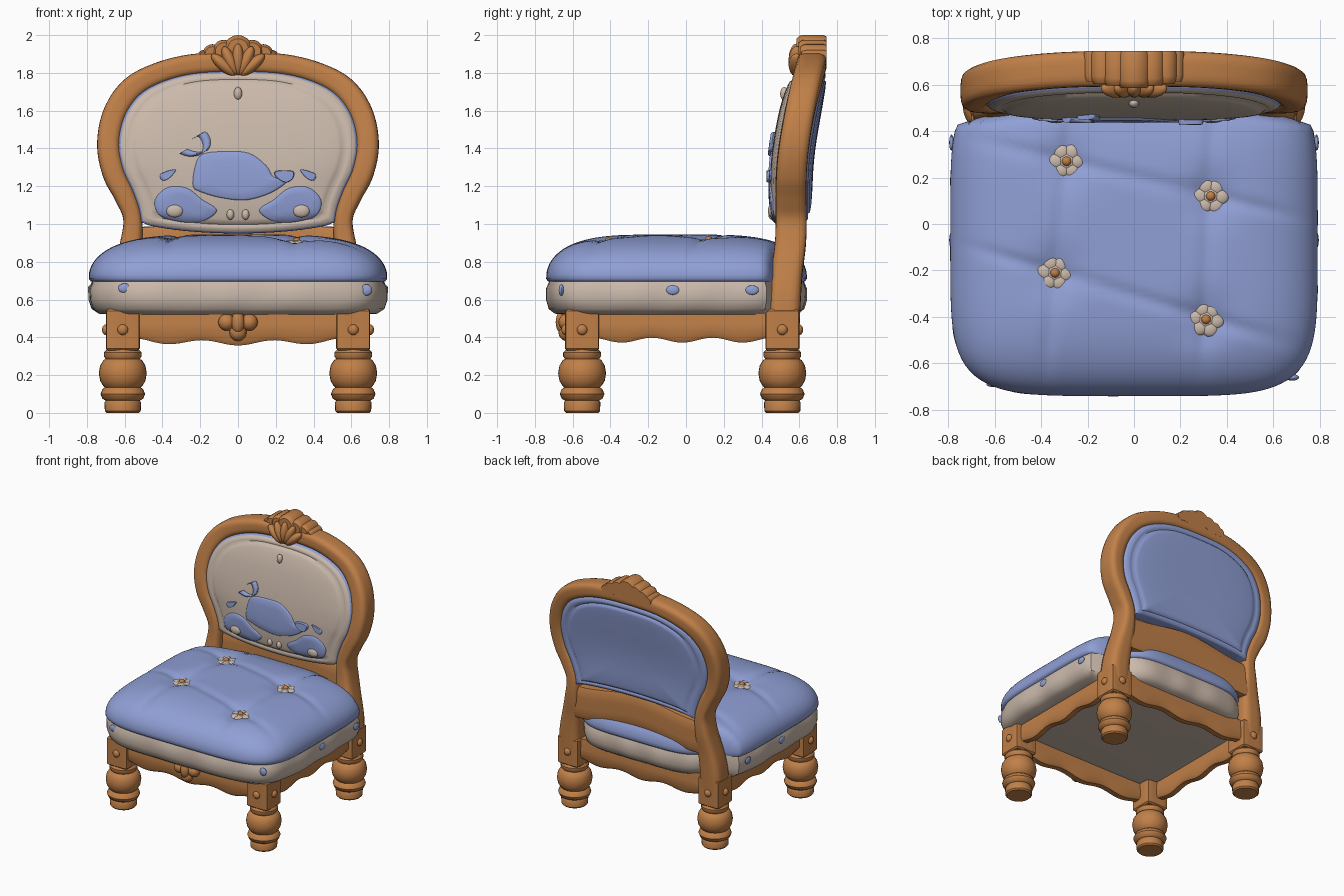
import bpy, bmesh, math
from math import sin, cos, pi, exp, sqrt
from mathutils import Vector, Matrix
from mathutils.bvhtree import BVHTree

if "Cube" in bpy.data.objects:
    bpy.data.objects.remove(bpy.data.objects["Cube"])


def material(name, rgb):
    m = bpy.data.materials.new(name)
    m.use_nodes = True
    m.diffuse_color = (*rgb, 1)
    m.node_tree.nodes["Principled BSDF"].inputs["Base Color"].default_value = (*rgb, 1)
    return m


WOOD = material("carved wood", (0.53, 0.215, 0.065))
BLUE = material("blue fabric", (0.28, 0.35, 0.67))
CREAM = material("cream fabric", (0.60, 0.49, 0.41))


def finish(name, bm, mats, angle=40):
    bmesh.ops.recalc_face_normals(bm, faces=bm.faces)
    me = bpy.data.meshes.new(name)
    tree = BVHTree.FromBMesh(bm)
    bm.to_mesh(me)
    bm.free()
    for m in mats:
        me.materials.append(m)
    ob = bpy.data.objects.new(name, me)
    bpy.context.collection.objects.link(ob)
    bpy.ops.object.select_all(action='DESELECT')
    ob.select_set(True)
    bpy.context.view_layer.objects.active = ob
    bpy.ops.object.shade_smooth_by_angle(angle=math.radians(angle))
    return tree


def loft(name, rings, mats, mat_of=lambda i: 0, angle=40):
    """Skin a list of closed rings and cap both ends."""
    bm = bmesh.new()
    vs = [[bm.verts.new(p) for p in r] for r in rings]
    n = len(vs[0])
    for i in range(len(vs) - 1):
        for j in range(n):
            k = (j + 1) % n
            f = bm.faces.new((vs[i][j], vs[i][k], vs[i + 1][k], vs[i + 1][j]))
            f.material_index = mat_of(i)
    bm.faces.new(vs[0])
    bm.faces.new(vs[-1])
    return finish(name, bm, mats, angle)


def blobs(name, items, mat):
    """Ellipsoids given as (location, scale, tilt about y)."""
    bm = bmesh.new()
    for loc, sc, tilt in items:
        m = Matrix.Translation(loc) @ Matrix.Rotation(tilt, 4, 'Y') @ Matrix.Diagonal((*sc, 1))
        bmesh.ops.create_uvsphere(bm, u_segments=16, v_segments=10, radius=1, matrix=m)
    finish(name, bm, [mat])


def spline(pts, n, closed=False):
    """Catmull-Rom through points of any dimension."""
    out, c = [], len(pts)
    get = (lambda i: pts[i % c]) if closed else (lambda i: pts[max(0, min(c - 1, i))])
    for i in range(c if closed else c - 1):
        for k in range(n):
            t = k / n
            out.append(tuple(0.5 * (2 * q + (r - p) * t + (2 * p - 5 * q + 4 * r - s) * t * t
                                    + (3 * q - p - 3 * r + s) * t ** 3)
                             for p, q, r, s in zip(get(i - 1), get(i), get(i + 1), get(i + 2))))
    return out if closed else out + [pts[-1]]


def squircle(n, power):
    out = []
    for k in range(n):
        a = 2 * pi * k / n
        r = (abs(cos(a)) ** power + abs(sin(a)) ** power) ** (-1 / power)
        out.append((r * cos(a), r * sin(a)))
    return out


# Seat cushion: cream base with a tufted blue top
BUTTONS = [(-0.29, 0.27), (0.33, 0.12), (-0.34, -0.21), (0.31, -0.41)]
OUTLINE = squircle(192, 5)


def seat_point(u, v, s):
    y = -0.05 + 0.69 * v * s
    t = max(0, min(1, (y - 0.42) / 0.08))
    return 0.79 * u * s * (1 - 0.26 * t * t * (3 - 2 * t)), y


def tuft(x, y):
    d = sum(0.03 * exp(-((x - a) ** 2 + (y - b) ** 2) / 0.012) for a, b in BUTTONS)
    lines = (x + 0.315 - 0.1 * y, x - 0.32 - 0.04 * y, y - 0.2 + 0.24 * x, y + 0.31 + 0.3 * x)
    return d + sum(0.012 * exp(-(l / 0.03) ** 2) for l in lines)


def seat_ring(s, z, dip=0.0, pucker=0.0):
    ring = []
    for j, (u, v) in enumerate(OUTLINE):
        x, y = seat_point(u, v, s * (1 + pucker * sin(14 * 2 * pi * j / 192)))
        ring.append((x, y, z - dip * tuft(x, y)))
    return ring


loft("seat_base", [seat_ring(s, z, 0, p) for s, z, p in (
    (0.05, 0.515, 0), (0.7, 0.515, 0), (0.93, 0.525, 0.003), (0.975, 0.55, 0.006),
    (0.995, 0.60, 0.007), (0.995, 0.66, 0.005), (0.975, 0.70, 0), (0.9, 0.72, 0))], [CREAM])
top = [seat_ring(0.9, 0.69), seat_ring(0.985, 0.695), seat_ring(1.0, 0.71)]
for k in range(1, 45):
    s = cos(pi / 2 * k / 45)
    top.append(seat_ring(s, 0.72 + 0.225 * sqrt(1 - s ** 4), min(1, 3 * (1 - s))))
seat_tree = loft("seat_top", top, [BLUE], angle=60)

# Flower buttons on the seat
for i, (x, y) in enumerate(BUTTONS):
    z = seat_tree.ray_cast(Vector((x, y, 3)), Vector((0, 0, -1)))[0].z
    petals = [((x + 0.045 * cos(a), y + 0.045 * sin(a), z + 0.012), (0.034, 0.034, 0.016), 0)
              for a in [2 * pi * k / 6 + i for k in range(6)]]
    blobs(f"flower_button_{i + 1}", petals + [((x, y, z + 0.012), (0.04, 0.04, 0.018), 0)], CREAM)
    blobs(f"button_centre_{i + 1}", [((x, y, z + 0.028), (0.02, 0.02, 0.016), 0)], WOOD)

# Small blue motifs on the seat band
spots = [((sx * 0.785, y, 0.65), (0.01, 0.035, 0.025), 0) for sx in (-1, 1) for y in (-0.07, 0.35)]
spots += [((-0.6, -0.69, 0.66), (0.035, 0.012, 0.025), 0), ((0.68, -0.66, 0.65), (0.03, 0.014, 0.03), 0)]
blobs("band_motifs", spots, BLUE)

# Turned legs with square blocks and round studs
LEG = [(0.0, 0.085), (0.01, 0.095), (0.055, 0.097), (0.065, 0.09), (0.075, 0.108), (0.1, 0.118),
       (0.125, 0.108), (0.135, 0.095), (0.145, 0.105), (0.17, 0.12), (0.21, 0.127), (0.25, 0.12),
       (0.28, 0.102), (0.285, 0.09), (0.3, 0.1), (0.32, 0.1), (0.335, 0.085), (0.36, 0.08)]
for side, sx in (("right", -1), ("left", 1)):
    for end, cy in (("front", -0.55), ("back", 0.51)):
        cx = 0.61 * sx
        loft(f"{end}_{side}_leg", [[(cx + r * cos(2 * pi * k / 28), cy + r * sin(2 * pi * k / 28), z)
                                    for k in range(28)] for z, r in LEG], [WOOD])
        block = squircle(32, 14)
        loft(f"{end}_{side}_block", [[(cx + h * u, cy + h * v, z) for u, v in block]
                                     for z, h in ((0.33, 0.08), (0.34, 0.09), (0.54, 0.09), (0.55, 0.08))], [WOOD])
        out = -1 if end == "front" else 1
        blobs(f"{end}_{side}_studs", [((cx + 0.09 * sx, cy, 0.44), (0.02, 0.028, 0.028), 0),
                                      ((cx, cy + 0.09 * out, 0.44), (0.028, 0.02, 0.028), 0)], WOOD)


# Scalloped rails under the seat
def rail(name, a, b, drop):
    a, b = Vector(a), Vector(b)
    side = (b - a).normalized().cross(Vector((0, 0, 1))) * 0.035
    rings = []
    for k in range(41):
        t = k / 20 - 1
        c = a.lerp(b, k / 40)
        low = 0.385 - 0.013 * cos(3 * pi * t) - drop * (1 - t * t)
        rings.append([(*(c + side * w).xy, z) for w, z in (
            (-0.6, low), (0.6, low), (1, low + 0.02), (1, 0.47), (0.8, 0.55), (-0.8, 0.55), (-1, 0.47), (-1, low + 0.02))])
    loft(name, rings, [WOOD])


rail("front_rail", (-0.56, -0.585, 0), (0.56, -0.585, 0), 0.015)
rail("back_rail", (-0.56, 0.53, 0), (0.56, 0.53, 0), 0.01)
for side, sx in (("right", -1), ("left", 1)):
    rail(f"{side}_side_rail", (0.63 * sx, -0.5, 0), (0.63 * sx, 0.46, 0), 0.0)

# Carved rosette on the front rail
blobs("rail_rosette", [((x, -0.63, z), (0.045, 0.045, 0.045), 0) for x, z in
                       ((0, 0.54), (0.06, 0.48), (-0.06, 0.48), (0, 0.425))]
      + [((0, -0.655, 0.48), (0.035, 0.035, 0.06), 0)], WOOD)

# Back frame: one sweep of (x, z, half width) over both posts and the arch
half = [(0.61, 0.36, 0.085), (0.61, 0.6, 0.085), (0.568, 0.88, 0.06), (0.558, 1.03, 0.05), (0.60, 1.15, 0.056),
        (0.658, 1.27, 0.06), (0.685, 1.42, 0.061), (0.655, 1.58, 0.062), (0.57, 1.71, 0.062),
        (0.44, 1.79, 0.058), (0.25, 1.842, 0.056)]
path = spline(half + [(0, 1.855, 0.056)] + [(-x, z, w) for x, z, w in reversed(half)], 6)
DEPTH = spline([(0.33, 0.51), (0.7, 0.53), (0.93, 0.555), (1.3, 0.56), (1.6, 0.605), (1.87, 0.672)], 8)


def lean(z):
    for (z0, y0), (z1, y1) in zip(DEPTH, DEPTH[1:]):
        if z <= z1:
            return y0 + (y1 - y0) * (z - z0) / (z1 - z0)
    return DEPTH[-1][1]


rings, inner = [], []
for i, (x, z, w) in enumerate(path):
    p, q = path[max(i - 1, 0)], path[min(i + 1, len(path) - 1)]
    d = Vector((q[0] - p[0], q[1] - p[1])).normalized()
    nx, nz = d.y, -d.x
    rings.append([(x + nx * w * u, lean(z) + (0.088 - 0.006 * z) * v, z + nz * w * u) for u, v in squircle(24, 4)])
    if z > 1.0:
        inner.append((x - nx * w * 0.85, z - nz * w * 0.85))
loft("back_frame", rings, [WOOD], angle=50)

# Lower back rail
loft("lower_back_rail", [[(x, 0.575 + 0.045 * v, 0.89 + 0.03 * cos(x * 6) + 0.125 * u)
                          for u, v in squircle(20, 6)] for x in [-0.56 + 0.056 * k for k in range(21)]], [WOOD])


# Upholstered back: cream pad in front, blue panel behind
def panel(name, sign, base, rise, low, mats, mat_of):
    x0, z0 = inner[-1]
    n = 24
    loop = inner + [(x0 + (inner[0][0] - x0) * k / n, z0 + (low - z0) * sin(pi * k / n) ** 0.6)
                    for k in range(1, n)]
    rings = [[(x, lean(z), z) for x, z in loop]]
    for k in range(24):
        s = cos(pi / 2 * k / 24)
        off = base + rise * sqrt(1 - s ** 4) - 0.012 * exp(-((s - 0.9) / 0.02) ** 2)
        ring = []
        for x, z in loop:
            zz = 1.4 + (z - 1.4) * s
            ring.append((x * s, lean(zz) + sign * off, zz))
        rings.append(ring)
    return loft(name, rings, mats, mat_of, 60)


pad_tree = panel("back_pad", -1, 0.055, 0.058, 0.95, [CREAM, BLUE], lambda i: 1 if i < 4 else 0)
panel("rear_panel", 1, 0.07, 0.045, 1.045, [BLUE], lambda i: 0)


# Padded motif lying on the back pad
def pad_y(x, z):
    return pad_tree.ray_cast(Vector((x, -3, z)), Vector((0, 1, 0)))[0].y


def patch(name, pts, mat, lift=0.009):
    loop = spline(pts, 5, True)
    cx, cz = (sum(c) / len(loop) for c in zip(*loop))
    rings = []
    for s, h in ((1, -0.006), (0.985, 0.6 * lift), (0.93, lift), (0.6, lift), (0.3, lift), (0.04, lift)):
        ring = [(cx + (x - cx) * s, cz + (z - cz) * s) for x, z in loop]
        rings.append([(x, pad_y(x, z) - h, z) for x, z in ring])
    loft(name, rings, [mat], angle=60)


patch("motif_body", [(-0.19, 1.37), (-0.06, 1.385), (0.06, 1.375), (0.15, 1.31), (0.19, 1.25), (0.26, 1.23),
                     (0.22, 1.19), (0.14, 1.15), (0.03, 1.125), (-0.1, 1.14), (-0.2, 1.17), (-0.24, 1.2), (-0.23, 1.3)], BLUE)
patch("motif_spout", [(0.2, 1.28), (0.29, 1.28), (0.29, 1.24), (0.25, 1.22), (0.2, 1.25)], BLUE, 0.02)
hook = spline([(-0.29, 1.385), (-0.24, 1.37), (-0.18, 1.38), (-0.165, 1.43), (-0.19, 1.475), (-0.225, 1.46)], 4)
loft("motif_handle", [[(x + 0.02 * cos(a), pad_y(x, z) - 0.005 + 0.016 * sin(a), z + 0.02 * cos(a) * 0.6)
                       for a in [2 * pi * k / 10 for k in range(10)]] for x, z in hook], [BLUE])
for side, sx in (("right", -1), ("left", 1)):
    patch(f"motif_lobe_{side}", [(sx * x, z) for x, z in (
        (0.11, 1.07), (0.19, 1.13), (0.27, 1.19), (0.37, 1.195), (0.44, 1.13), (0.42, 1.05), (0.33, 1.015), (0.2, 1.01))], BLUE)
    patch(f"motif_leaf_{side}", [(sx * x, z) for x, z in ((0.33, 1.29), (0.41, 1.265), (0.4, 1.23), (0.36, 1.245))], BLUE)
    blobs(f"motif_spot_{side}", [((sx * 0.335, pad_y(sx * 0.335, 1.07) - 0.005, 1.07), (0.045, 0.018, 0.035), 0),
                                 ((sx * 0.04, pad_y(sx * 0.04, 1.05), 1.05), (0.02, 0.02, 0.028), 0)], CREAM)
blobs("pad_drop", [((0, pad_y(0, 1.69), 1.69), (0.022, 0.022, 0.035), 0)], CREAM)

# Carved crest: rounded lobes behind, shell ribs in front
for i, (x, z, r) in enumerate([(0, 1.925, 0.075), (0.075, 1.915, 0.06), (-0.075, 1.915, 0.06), (0.135, 1.9, 0.052),
                               (-0.135, 1.9, 0.052), (0.18, 1.885, 0.036), (-0.18, 1.885, 0.036)]):
    y0 = 0.585 + 0.15 * abs(x)
    loft(f"crest_lobe_{i + 1}", [[(x + r * s * cos(2 * pi * k / 20), y, z + r * s * sin(2 * pi * k / 20)) for k in range(20)]
                                 for y, s in ((y0, 0.75), (y0 + 0.015, 0.95), (y0 + 0.03, 1), (0.73, 1), (0.745, 0.9))], [WOOD])
blobs("crest_shell", [((0.1 * sin(a), 0.585, 1.785 + 0.085 * cos(a)), (0.032, 0.042, 0.085), a)
                      for a in (-0.85, -0.43, 0, 0.43, 0.85)], WOOD)
